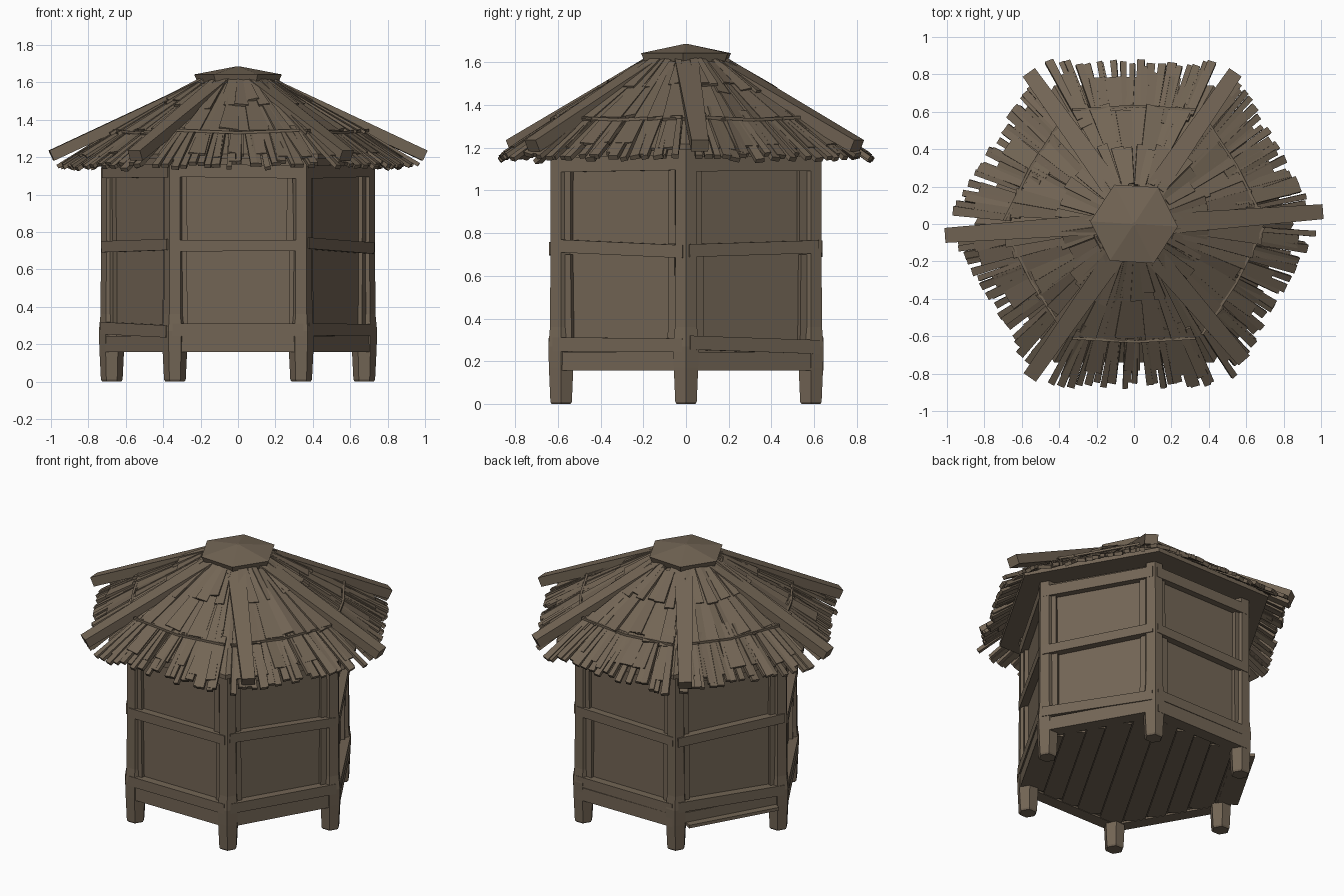
import bpy, bmesh, math, random
from mathutils import Vector, Matrix

random.seed(4)
if "Cube" in bpy.data.objects:
    bpy.data.objects.remove(bpy.data.objects["Cube"])

wood = bpy.data.materials.new("weathered brown wood")
wood.use_nodes = True
colour = (0.17, 0.13, 0.09, 1)
wood.diffuse_color = colour
bsdf = wood.node_tree.nodes["Principled BSDF"]
bsdf.inputs["Base Color"].default_value = colour
bsdf.inputs["Roughness"].default_value = 0.9

UP = Vector((0, 0, 1))
SIDES = 6
STEP = math.tau / SIDES
COS = math.cos(STEP / 2)
rnd = random.uniform


def finish(bm, name):
    bmesh.ops.recalc_face_normals(bm, faces=bm.faces)
    mesh = bpy.data.meshes.new(name)
    bm.to_mesh(mesh)
    bm.free()
    mesh.materials.append(wood)
    obj = bpy.data.objects.new(name, mesh)
    bpy.context.collection.objects.link(obj)
    return obj


def beam(bm, a, b, wide, thick, end_wide=None, up=UP):
    """Tapered box from a to b; thickness runs towards up."""
    a, b = Vector(a), Vector(b)
    along = (b - a).normalized()
    across = along.cross(up).normalized()
    normal = across.cross(along)
    end_wide = wide if end_wide is None else end_wide
    for v in bmesh.ops.create_cube(bm, size=1)["verts"]:
        far = v.co.x > 0
        w = end_wide if far else wide
        v.co = (b if far else a) + across * v.co.y * w + normal * v.co.z * thick


def rings(bm, profile, centre=(0, 0), turn=0.0):
    """Hexagonal loft through (radius, z) pairs, closed at both ends."""
    loops = []
    for radius, z in profile:
        loops.append([bm.verts.new((centre[0] + radius * math.cos(turn + i * STEP),
                                    centre[1] + radius * math.sin(turn + i * STEP), z))
                      for i in range(SIDES)])
    for low, high in zip(loops, loops[1:]):
        for i in range(SIDES):
            j = (i + 1) % SIDES
            bm.faces.new((low[i], low[j], high[j], high[i]))
    bm.faces.new(loops[0][::-1])
    bm.faces.new(loops[-1])


def on_side(side, t, out, z):
    """Point on one side: t along the wall, out from the centre."""
    angle = (side + 0.5) * STEP
    n = Vector((math.cos(angle), math.sin(angle), 0))
    return n * out + Vector((-n.y, n.x, 0)) * t + UP * z


def roof_z(out):
    """Roof height by distance out, drooping at the eaves."""
    if out < 0.6:
        return 1.6 - (out - 0.17) * 0.62
    return 1.333 - (out - 0.6) * 0.68


# Closed wall core
bm = bmesh.new()
rings(bm, [(0.685, 0.17), (0.685, 1.22)])
finish(bm, "wall_panels")

# Floor boards under the hut
bm = bmesh.new()
y = -0.6
while y < 0.56:
    w = rnd(0.1, 0.15)
    mid = y + w / 2
    half = 0.70 - abs(mid) / math.tan(STEP) - 0.05
    beam(bm, (-half, mid, 0.17), (half, mid, 0.17 + rnd(-0.003, 0.003)), w, 0.02)
    y += w + 0.004
bmesh.ops.rotate(bm, verts=bm.verts, matrix=Matrix.Rotation(STEP, 3, "Z"))
finish(bm, "floor_boards")

# Corner posts running down into legs
bm = bmesh.new()
for i in range(SIDES):
    a = i * STEP
    c = (0.675 * math.cos(a), 0.675 * math.sin(a))
    rings(bm, [(0.051, 0), (0.058, 0.01), (0.066, 0.17), (0.069, 0.27),
               (0.06, 0.36), (0.057, 0.8), (0.056, 1.2)], c, a)
finish(bm, "corner_posts")

# Horizontal rails: bottom beam, sill, middle and top
for name, z, high, out, tilt in (("base_beams", 0.2, 0.085, 0.60, 0.0),
                                 ("sill_rails", 0.277, 0.065, 0.605, 0.012),
                                 ("middle_rails", 0.727, 0.06, 0.602, 0.014),
                                 ("top_rails", 1.125, 0.07, 0.597, 0.006)):
    bm = bmesh.new()
    for side in range(SIDES):
        d = rnd(-tilt, tilt)
        o = out + rnd(-0.004, 0.004)
        beam(bm, on_side(side, -0.35, o, z + d), on_side(side, 0.35, o, z - d),
             0.08, high)
    finish(bm, name)

# Slim upright trims beside the posts
bm = bmesh.new()
for side in range(SIDES):
    n = on_side(side, 0, 1, 0)
    for low, high in ((0.3, 0.7), (0.75, 1.1)):
        for t in (-0.285, 0.285):
            t += rnd(-0.008, 0.008)
            beam(bm, on_side(side, t, 0.6, low), on_side(side, t, 0.6, high),
                 0.04, 0.035, rnd(0.025, 0.045), up=n)
finish(bm, "panel_trims")

# Solid roof shell beneath the thatch
bm = bmesh.new()
rings(bm, [(0.67, 1.19), (0.74 / COS, 1.19), (0.74 / COS, roof_z(0.74) - 0.02),
           (0.6 / COS, roof_z(0.6) - 0.01), (0.17 / COS, roof_z(0.17))])
finish(bm, "roof_shell")


def thatch(name, inner, outer, count, wide, thick, lift, ragged, twist):
    bm = bmesh.new()
    for side in range(SIDES):
        for i in range(count):
            f = (i + 0.5) / count * 2 - 1 + rnd(-0.3, 0.3) / count
            o0 = inner + rnd(0, ragged)
            o1 = outer - rnd(0, ragged)
            t0 = f * (o0 * math.tan(STEP / 2) - 0.02)
            t1 = f * (o1 * math.tan(STEP / 2) - 0.045) + rnd(-twist, twist)
            w = wide * rnd(0.65, 1.25)
            up = UP + on_side(side, rnd(-0.2, 0.2), 0.3, 0)
            beam(bm, on_side(side, t0, o0, roof_z(o0) + lift),
                 on_side(side, t1, o1, roof_z(o1) + lift + rnd(-0.012, 0.008)),
                 w * o0 / o1, thick, w, up=up)
    finish(bm, name)


# Thatch in overlapping layers, eaves first
thatch("eave_thatch", 0.55, 0.875, 20, 0.042, 0.022, -0.002, 0.035, 0.02)
thatch("eave_boards", 0.52, 0.82, 7, 0.085, 0.016, 0.004, 0.05, 0.02)
thatch("upper_thatch", 0.18, 0.63, 8, 0.1, 0.016, 0.012, 0.03, 0.015)
thatch("crown_thatch", 0.15, 0.43, 6, 0.07, 0.014, 0.022, 0.07, 0.02)

# Thin binding poles at the step between layers
bm = bmesh.new()
for side in range(SIDES):
    z = roof_z(0.62) + 0.015
    beam(bm, on_side(side, -0.33, 0.61, z + 0.01), on_side(side, 0, 0.63, z - 0.004),
         0.014, 0.014)
    beam(bm, on_side(side, 0, 0.63, z - 0.004), on_side(side, 0.33, 0.61, z + 0.01),
         0.014, 0.014)
finish(bm, "binding_poles")

# Six ridge poles from the cap past the eaves
bm = bmesh.new()
ends = ((0.998, 0.065), (0.535, 0.80), (-0.555, 0.80),
        (-0.998, -0.06), (-0.55, -0.81), (0.58, -0.72))
for i, (x, y) in enumerate(ends):
    a = i * STEP
    beam(bm, (0.16 * math.cos(a), 0.16 * math.sin(a), 1.6), (x, y, 1.208),
         0.11, 0.06, 0.08)
finish(bm, "ridge_poles")

# Faceted cap
bm = bmesh.new()
rings(bm, [(0.21, 1.585), (0.235, 1.642), (0.01, 1.685)], turn=-0.06)
finish(bm, "roof_cap")
